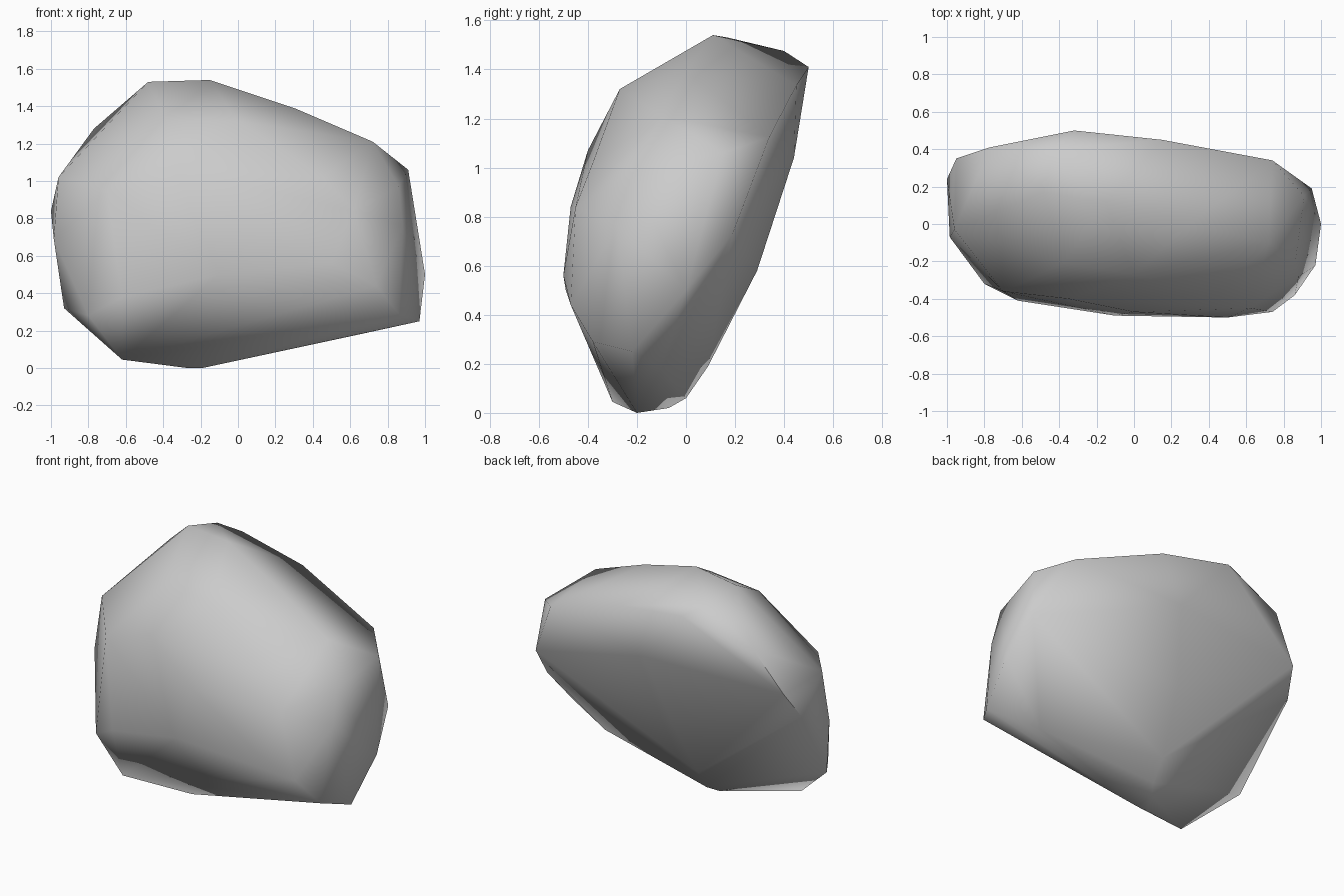
import bpy, bmesh, math

# Key corners of the leaning boulder, grouped by side
crown = [(-.15, .11, 1.54), (-.48, .17, 1.53), (-.32, .50, 1.41), (-.43, .40, 1.475),
         (.15, .45, 1.335), (.30, 0, 1.39), (.72, -.10, 1.21), (.74, .34, 1.125),
         (-.77, .41, 1.28)]
left = [(-1, .24, .84), (-.95, .35, 1.01), (-.96, -.03, 1.02), (-.985, -.07, .69),
        (-.93, -.12, .32), (-.80, -.32, .28)]
right = [(.91, .15, 1.06), (1, 0, .50), (.97, -.22, .25), (.86, -.38, .29),
         (.95, .19, .73), (.86, -.22, .97), (.88, -.28, .76)]
base = [(-.27, -.20, 0), (-.19, -.20, 0), (-.2, -.07, .02), (-.62, -.30, .045),
        (-.15, 0, .06), (.65, -.10, .18)]
front = [(-.10, -.49, .50), (.50, -.50, .56), (.74, -.47, .44), (-.62, -.41, .38),
         (-.70, -.36, .95), (0, -.47, .84), (.62, -.45, .84), (-.35, -.40, 1.07),
         (.45, -.38, 1.02), (0, -.27, 1.32), (-.38, -.21, 1.32)]
back = [(0, .44, 1.04), (-.1, .29, .58), (-.15, .09, .19)]

# Wrap the corners in one skin
bm = bmesh.new()
for p in crown + left + right + base + front + back:
    bm.verts.new(p)
bmesh.ops.convex_hull(bm, input=bm.verts[:])
loose = [v for v in bm.verts if not v.link_faces]
bmesh.ops.delete(bm, geom=loose, context='VERTS')
bmesh.ops.recalc_face_normals(bm, faces=bm.faces[:])
mesh = bpy.data.meshes.new("boulder")
bm.to_mesh(mesh)
bm.free()

boulder = bpy.data.objects.new("boulder", mesh)
bpy.context.collection.objects.link(boulder)
bpy.context.view_layer.objects.active = boulder
boulder.select_set(True)
bpy.ops.object.shade_smooth_by_angle(angle=math.radians(75))
